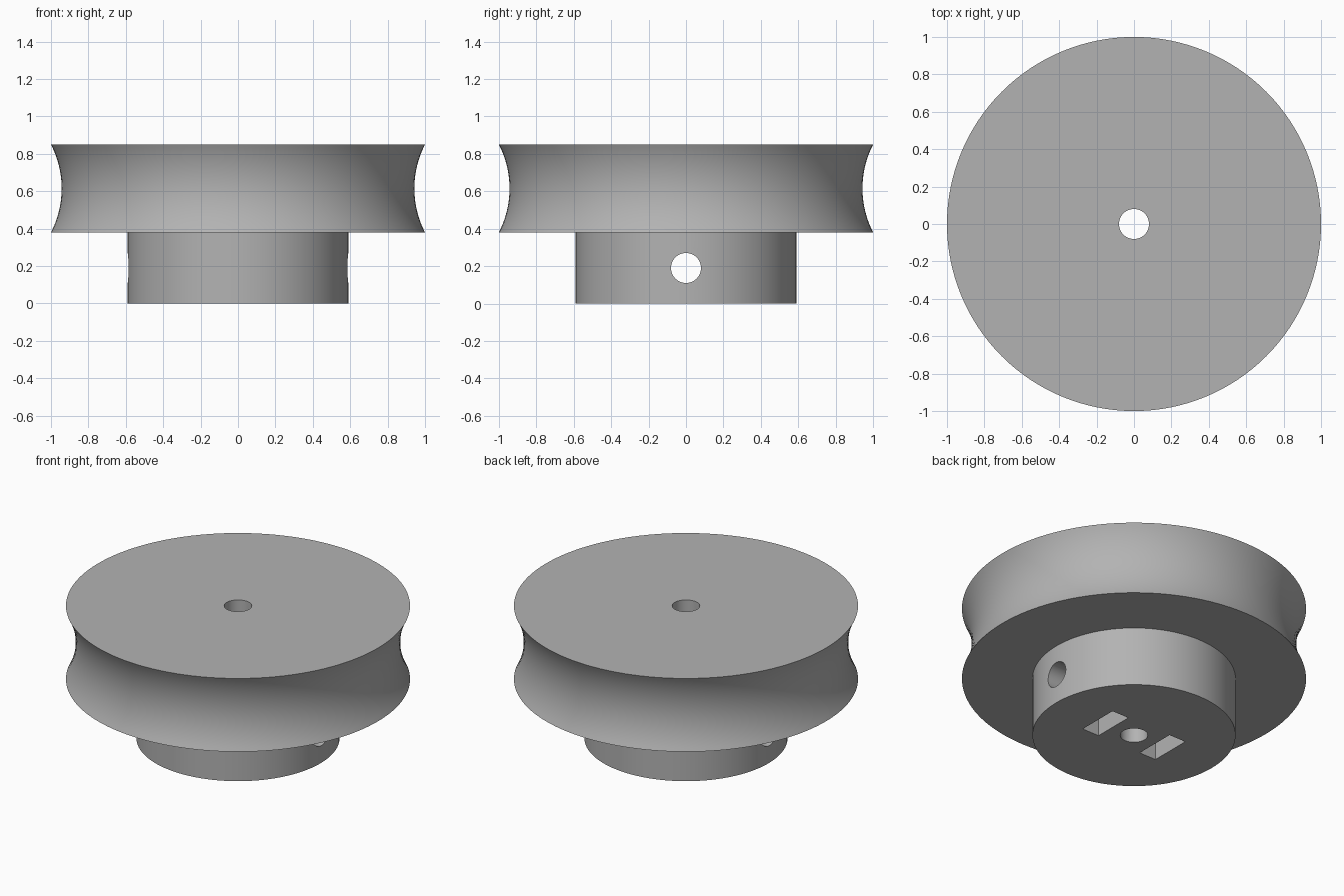
import bpy, bmesh, math
from mathutils import Matrix

cube = bpy.data.objects.get("Cube")
if cube:
    bpy.data.objects.remove(cube, do_unlink=True)

SEGMENTS = 128
BORE = 0.08
HUB_R, HUB_H = 0.59, 0.38
RIM_R, TOP = 1.0, 0.85
GROOVE_DEPTH = 0.057
SCREW_Z = 0.19

grey = bpy.data.materials.new("light grey")
grey.use_nodes = True
colour = (0.45, 0.45, 0.45, 1)
grey.diffuse_color = colour
grey.node_tree.nodes["Principled BSDF"].inputs["Base Color"].default_value = colour


def make_object(name, bm):
    bmesh.ops.recalc_face_normals(bm, faces=bm.faces)
    mesh = bpy.data.meshes.new(name)
    bm.to_mesh(mesh)
    bm.free()
    mesh.materials.append(grey)
    obj = bpy.data.objects.new(name, mesh)
    bpy.context.collection.objects.link(obj)
    return obj


def groove_points(steps=20):
    """Concave circular arc from the lower rim to the upper rim."""
    half = (TOP - HUB_H) / 2
    radius = (half ** 2 + GROOVE_DEPTH ** 2) / (2 * GROOVE_DEPTH)
    sweep = math.asin(half / radius)
    centre = RIM_R - GROOVE_DEPTH + radius
    for i in range(steps + 1):
        a = sweep * (2 * i / steps - 1)
        yield centre - radius * math.cos(a), HUB_H + half + radius * math.sin(a)


def cut(target, cutter):
    cutter.hide_render = True
    mod = target.modifiers.new("cut", "BOOLEAN")
    mod.operation = "DIFFERENCE"
    mod.solver = "EXACT"
    mod.object = cutter
    bpy.context.view_layer.objects.active = target
    bpy.ops.object.modifier_apply(modifier=mod.name)
    bpy.data.objects.remove(cutter, do_unlink=True)


# Grooved wheel, hub and shaft bore as one turned profile
profile = [(BORE, 0), (HUB_R, 0), (HUB_R, HUB_H), *groove_points(), (BORE, TOP)]
bm = bmesh.new()
verts = [bm.verts.new((r, 0, z)) for r, z in profile]
edges = [bm.edges.new((verts[i - 1], v)) for i, v in enumerate(verts)]
bmesh.ops.spin(bm, geom=verts + edges, cent=(0, 0, 0), axis=(0, 0, 1),
               angle=math.tau, steps=SEGMENTS, use_merge=True)
bmesh.ops.remove_doubles(bm, verts=bm.verts, dist=1e-5)
pulley = make_object("pulley_wheel", bm)

# Set screw hole across the hub
bm = bmesh.new()
bmesh.ops.create_cone(bm, cap_ends=True, segments=48, radius1=BORE, radius2=BORE, depth=2,
                      matrix=Matrix.Translation((0, 0, SCREW_Z)) @ Matrix.Rotation(math.pi / 2, 4, "Y"))
cut(pulley, make_object("screw_hole_cutter", bm))

# Nut pockets in the underside, one each side of the bore
for side in (-1, 1):
    bm = bmesh.new()
    bmesh.ops.create_cube(bm, size=1, matrix=Matrix.Translation((side * 0.216, 0, 0.115))
                          @ Matrix.Diagonal((0.12, 0.27, 0.43, 1)))
    cut(pulley, make_object("nut_pocket_cutter", bm))

# Smooth turned surfaces with crisp edges
bpy.ops.object.select_all(action="DESELECT")
pulley.select_set(True)
bpy.context.view_layer.objects.active = pulley
bpy.ops.object.shade_smooth_by_angle(angle=math.radians(30))
